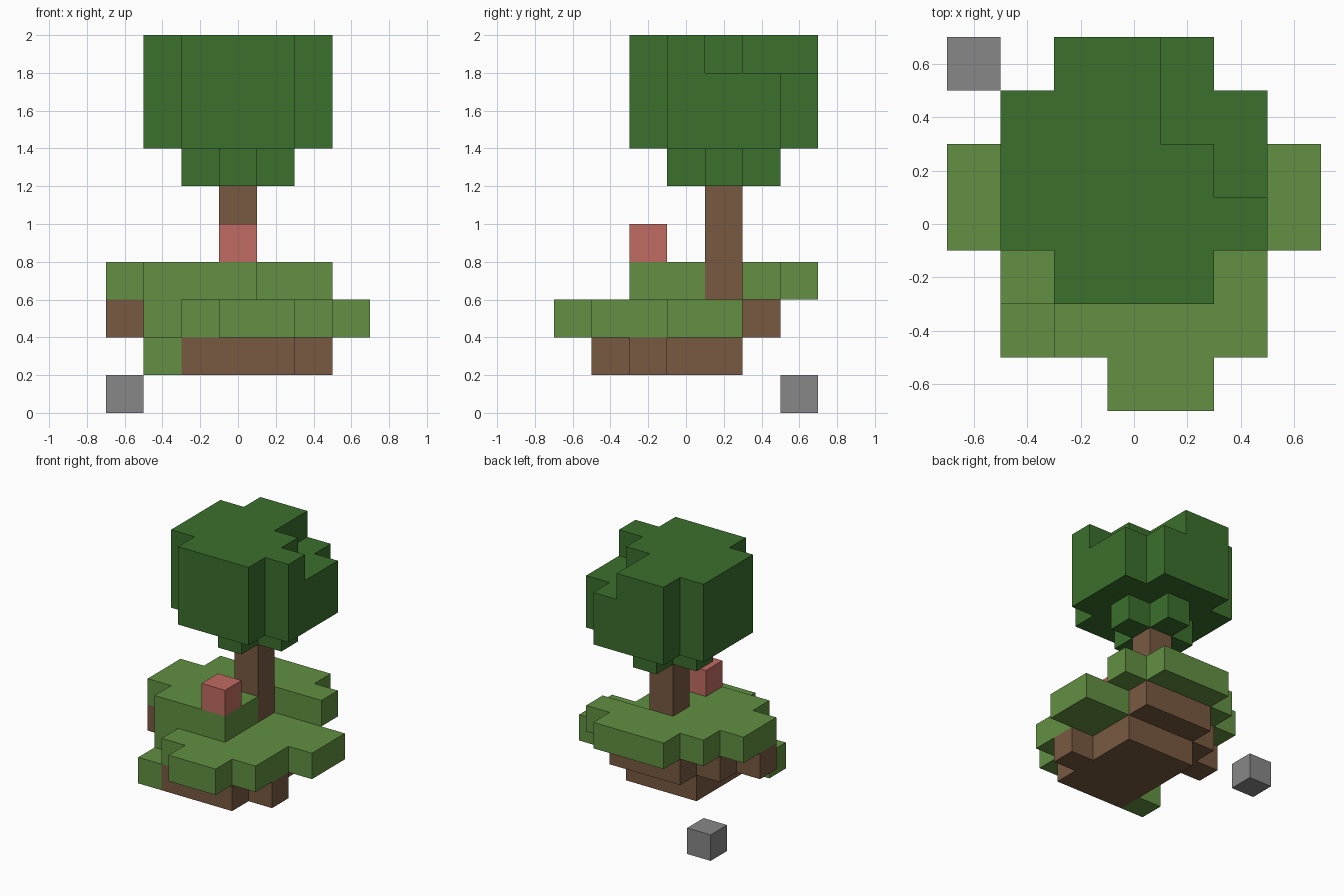
import bpy
import bmesh
from mathutils import Vector

if "Cube" in bpy.data.objects:
    bpy.data.objects.remove(bpy.data.objects["Cube"], do_unlink=True)

CELL = 0.2
HALF = 0.7  # half the width of the block grid

# Plan of each layer, bottom to top: rows run back to front, columns left to right
EMPTY = "......."
STONE = ["S......"] + [EMPTY] * 6
SOIL = [EMPTY, EMPTY, "..DDD..", "..DDD..", "..DDDD.", ".GDDD..", EMPTY]
LOWER_GRASS = [EMPTY, "..DDD..", ".DDDGGG", "DDDDGGG", ".GDDGG.", "..GGGG.", "...GG.."]
UPPER_GRASS = ["..GGG..", ".GGGGG.", "GGGT...", "GGGG...", ".GGG...", EMPTY, EMPTY]
FLOWER = [EMPTY, EMPTY, "...T...", EMPTY, "...F...", EMPTY, EMPTY]
TRUNK = [EMPTY, EMPTY, "...T...", EMPTY, EMPTY, EMPTY, EMPTY]
LEAF_BASE = [EMPTY, "...L...", "..LLL..", "...L...", EMPTY, EMPTY, EMPTY]
LEAVES = ["..LLL..", ".LLLLL.", ".LLLLL.", ".LLLLL.", "..LLL..", EMPTY, EMPTY]
LEAF_TOP = ["..LL...", ".LLL...", ".LLLL..", ".LLLLL.", "..LLL..", EMPTY, EMPTY]
LAYERS = [STONE, SOIL, LOWER_GRASS, UPPER_GRASS, FLOWER, TRUNK,
          LEAF_BASE, LEAVES, LEAVES, LEAF_TOP]

# Part name, colour name and linear colour for each letter
PARTS = {
    "S": ("loose_stone", "grey stone", (0.242, 0.242, 0.242)),
    "D": ("island_soil", "brown earth", (0.188, 0.102, 0.053)),
    "G": ("island_grass", "light green", (0.122, 0.279, 0.054)),
    "T": ("tree_trunk", "brown earth", (0.188, 0.102, 0.053)),
    "F": ("flower", "soft red", (0.533, 0.147, 0.127)),
    "L": ("tree_crown", "dark green", (0.044, 0.162, 0.026)),
}


def get_material(name, colour):
    mat = bpy.data.materials.get(name)
    if mat is None:
        mat = bpy.data.materials.new(name)
        mat.use_nodes = True
        mat.diffuse_color = (*colour, 1)
        bsdf = mat.node_tree.nodes["Principled BSDF"]
        bsdf.inputs["Base Color"].default_value = (*colour, 1)
        bsdf.inputs["Roughness"].default_value = 0.9
    return mat


def read_blocks():
    """Turn the layer plans into a lookup of filled grid cells."""
    blocks = {}
    for k, layer in enumerate(LAYERS):
        for j, row in enumerate(reversed(layer)):
            for i, letter in enumerate(row):
                if letter != ".":
                    blocks[i, j, k] = letter
    return blocks


def add_open_faces(bm, cell, blocks):
    """Add only the sides of a block that no other block covers."""
    centre = Vector(cell) + Vector((0.5, 0.5, 0.5))
    for axis in range(3):
        for sign in (-1, 1):
            normal = Vector((0, 0, 0))
            normal[axis] = sign
            if tuple(int(c + n) for c, n in zip(cell, normal)) in blocks:
                continue
            u = Vector((0, 0, 0))
            u[(axis + 1) % 3] = 0.5
            v = normal.cross(u)
            middle = centre + normal * 0.5
            corners = (middle - u - v, middle + u - v, middle + u + v, middle - u + v)
            bm.faces.new([bm.verts.new(c * CELL - Vector((HALF, HALF, 0)))
                          for c in corners])


def build_part(letter, blocks):
    name, colour_name, colour = PARTS[letter]
    bm = bmesh.new()
    for cell, kind in blocks.items():
        if kind == letter:
            add_open_faces(bm, cell, blocks)
    bmesh.ops.remove_doubles(bm, verts=bm.verts, dist=0.001)
    mesh = bpy.data.meshes.new(name)
    bm.to_mesh(mesh)
    bm.free()
    mesh.materials.append(get_material(colour_name, colour))
    bpy.context.collection.objects.link(bpy.data.objects.new(name, mesh))


all_blocks = read_blocks()
for part_letter in PARTS:
    build_part(part_letter, all_blocks)
